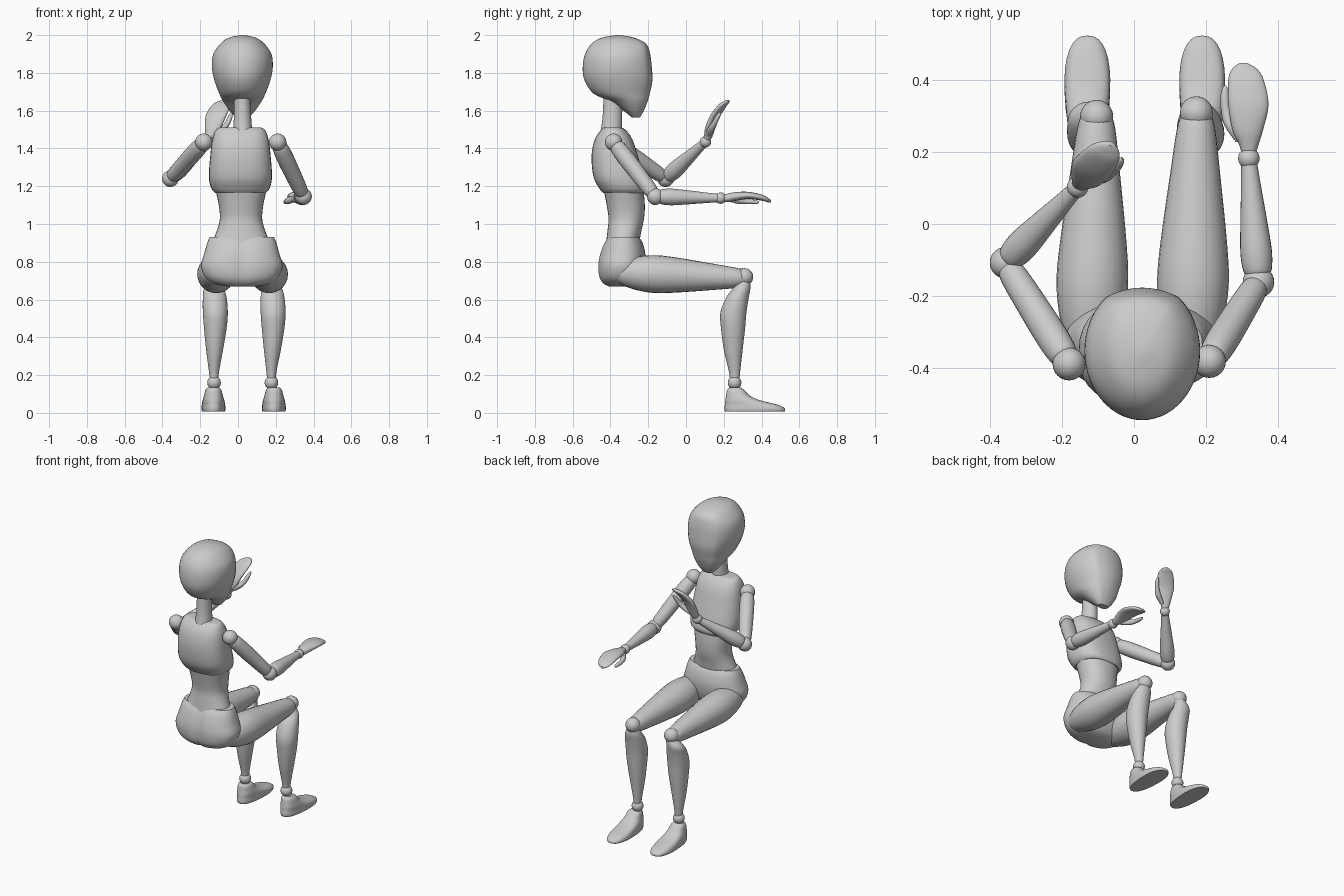
import bpy, bmesh, math
from mathutils import Matrix, Vector


def finish(name, bm, angle=40):
    bmesh.ops.recalc_face_normals(bm, faces=bm.faces)
    mesh = bpy.data.meshes.new(name)
    bm.to_mesh(mesh)
    bm.free()
    ob = bpy.data.objects.new(name, mesh)
    bpy.context.collection.objects.link(ob)
    bpy.ops.object.select_all(action='DESELECT')
    ob.select_set(True)
    bpy.context.view_layer.objects.active = ob
    bpy.ops.object.shade_smooth_by_angle(angle=math.radians(angle))
    return ob


def smooth_rows(rows, n):
    # Catmull-Rom interpolation between key cross-sections
    out = []
    for i in range(len(rows) - 1):
        p = [rows[max(i - 1, 0)], rows[i], rows[i + 1], rows[min(i + 2, len(rows) - 1)]]
        for k in range(n):
            t = k / n
            out.append([0.5 * (2 * b + (c - a) * t + (2 * a - 5 * b + 4 * c - d) * t * t
                               + (3 * b - a - 3 * c + d) * t ** 3) for a, b, c, d in zip(*p)])
    return out + [list(rows[-1])]


def loft(name, rows, frame=Matrix(), power=2.0, shape=None, seg=32, n=4):
    # rows: (position along axis, centre a, centre b, radius a, radius b)
    bm = bmesh.new()
    rings = []
    for t, ca, cb, ra, rb in smooth_rows(rows, n):
        ring = []
        for k in range(seg):
            w = 2 * math.pi * k / seg
            u, v = [math.copysign(abs(f) ** (2 / power), f) for f in (math.cos(w), math.sin(w))]
            if shape:
                u, v = shape(u, v)
            ring.append(bm.verts.new(frame @ Vector((ca + max(ra, .001) * u, cb + max(rb, .001) * v, t))))
        rings.append(ring)
    for r, s in zip(rings, rings[1:]):
        for k in range(seg):
            j = (k + 1) % seg
            bm.faces.new((r[k], r[j], s[j], s[k]))
    bm.faces.new(rings[0][::-1])
    bm.faces.new(rings[-1])
    return finish(name, bm)


def ball(name, c, r):
    bm = bmesh.new()
    bmesh.ops.create_uvsphere(bm, u_segments=24, v_segments=16, radius=r, matrix=Matrix.Translation(c))
    finish(name, bm)


def aim(p, direction, hint):
    z = Vector(direction).normalized()
    x = Vector(hint)
    x = (x - z * x.dot(z)).normalized()
    y = z.cross(x)
    return Matrix.Translation(p) @ Matrix((x, y, z)).transposed().to_4x4()


def limb(name, p, q, prof):
    # round limb from p to q with (fraction, radius) profile
    d = Vector(q) - Vector(p)
    loft(name, [(f * d.length, 0, 0, r, r) for f, r in prof], aim(p, d, (1, 0, 0)), seg=24)


def body(name, xc, rows, **kw):
    # upright part from (z, half width, back y, front y)
    return loft(name, [(z, xc, (a + b) / 2, h, (b - a) / 2) for z, h, a, b in rows], **kw)


# Head with a flattened face plate, and neck
body("head", .023, [
    (1.565, .035, -.285, -.243), (1.60, .068, -.325, -.223), (1.65, .102, -.39, -.203),
    (1.69, .122, -.472, -.192), (1.76, .148, -.517, -.178), (1.83, .161, -.526, -.181),
    (1.90, .154, -.515, -.19), (1.953, .118, -.485, -.21), (1.985, .075, -.44, -.27),
    (2.0, .012, -.37, -.345)], seg=56,
    shape=lambda u, v: (u, min(1.12 * v, 1 - .35 * u * u)))
loft("neck", [(1.47, .025, -.398, .054, .06), (1.56, .024, -.39, .046, .052), (1.72, .022, -.385, .042, .05)])

# Torso
body("chest", .013, [
    (1.512, .09, -.425, -.355), (1.503, .125, -.445, -.325), (1.45, .148, -.482, -.285),
    (1.36, .16, -.5, -.255), (1.25, .167, -.49, -.225), (1.19, .155, -.46, -.212),
    (1.165, .135, -.44, -.222)], power=2.5)
body("waist", .016, [
    (1.18, .135, -.435, -.225), (1.10, .118, -.42, -.218), (1.03, .112, -.41, -.222),
    (.97, .126, -.415, -.235), (.89, .158, -.425, -.25)], power=2.2)
body("pelvis", .02, [
    (.67, .08, -.41, -.29), (.685, .15, -.44, -.26), (.72, .195, -.462, -.235), (.78, .216, -.468, -.218),
    (.84, .2, -.458, -.215), (.90, .183, -.435, -.23), (.932, .17, -.41, -.25)], power=2.3, seg=48,
    shape=lambda u, v: (u, v * (1 - .12 * math.exp(-(u / .15) ** 2)) if v < 0 else v))

# Legs
for side, hip, knee, calf, ankle, foot in (
        ("right", .16, (.174, .31, .72), .186, (.177, .257, .16), .19),
        ("left", -.122, (-.104, .30, .72), -.12, (-.127, .257, .16), -.13)):
    limb(side + "_thigh", (hip, -.38, .745), (knee[0], .31, .712),
         [(0, .03), (.03, .055), (.1, .075), (.2, .092), (.33, .1), (.5, .091), (.75, .07), (.93, .054), (.99, .042)])
    ball(side + "_knee", knee, .046)
    loft(side + "_shin", [
        (.17, ankle[0], .258, .022, .025), (.22, ankle[0], .257, .027, .03),
        (.335, calf - .004, .25, .045, .05), (.45, calf, .249, .06, .064), (.53, calf, .251, .066, .069),
        (.61, calf - .003, .272, .063, .06), (.66, calf - .006, .295, .053, .046),
        (.70, knee[0], .305, .035, .033)])
    ball(side + "_ankle", ankle, .036)
    body(side + "_foot", foot, [
        (.008, .06, .207, .523), (.018, .063, .204, .525), (.03, .063, .204, .515), (.045, .061, .206, .48),
        (.066, .057, .208, .395), (.09, .05, .212, .34), (.12, .042, .217, .31), (.134, .03, .23, .29)],
        power=2.4, shape=lambda u, v: (u * (1 + .1 * v), v))

# Arms and mitten hands
for side, s, shoulder, elbow, wrist, fingers, thumb in (
        ("right", 1, (.21, -.383, 1.433), (.347, -.162, 1.145), (.32, .183, 1.137), (0, 1, 0), (-1, 0, 0)),
        ("left", -1, (-.181, -.39, 1.433), (-.358, -.108, 1.24), (-.157, .103, 1.435), (.28, .42, .86),
         (.95, -.31, 0))):
    ball(side + "_shoulder", shoulder, .046)
    limb(side + "_upper_arm", shoulder, elbow,
         [(.05, .03), (.1, .041), (.3, .045), (.65, .042), (.88, .038), (.96, .03)])
    ball(side + "_elbow", elbow, .044)
    limb(side + "_forearm", elbow, wrist,
         [(.05, .03), (.1, .04), (.25, .044), (.5, .037), (.8, .027), (.97, .022)])
    ball(side + "_wrist", wrist, .03)
    hand = aim(wrist, fingers, thumb)
    loft(side + "_hand", [(t, a, s * b, ra, rb) for t, a, b, ra, rb in (
        (.015, 0, 0, .02, .018), (.04, 0, .002, .028, .022), (.08, .003, .009, .043, .023),
        (.15, .001, .014, .056, .019), (.22, .008, .002, .049, .016), (.25, .012, -.01, .034, .012),
        (.266, .015, -.017, .01, .006))], hand, power=2.2)
    loft(side + "_thumb", [(t, a, s * b, r, r) for t, a, b, r in (
        (.045, .022, -.004, .014), (.09, .049, -.012, .018), (.13, .063, -.018, .014),
        (.17, .067, -.02, .012), (.195, .066, -.022, .008), (.203, .066, -.022, .002))], hand, seg=16)
